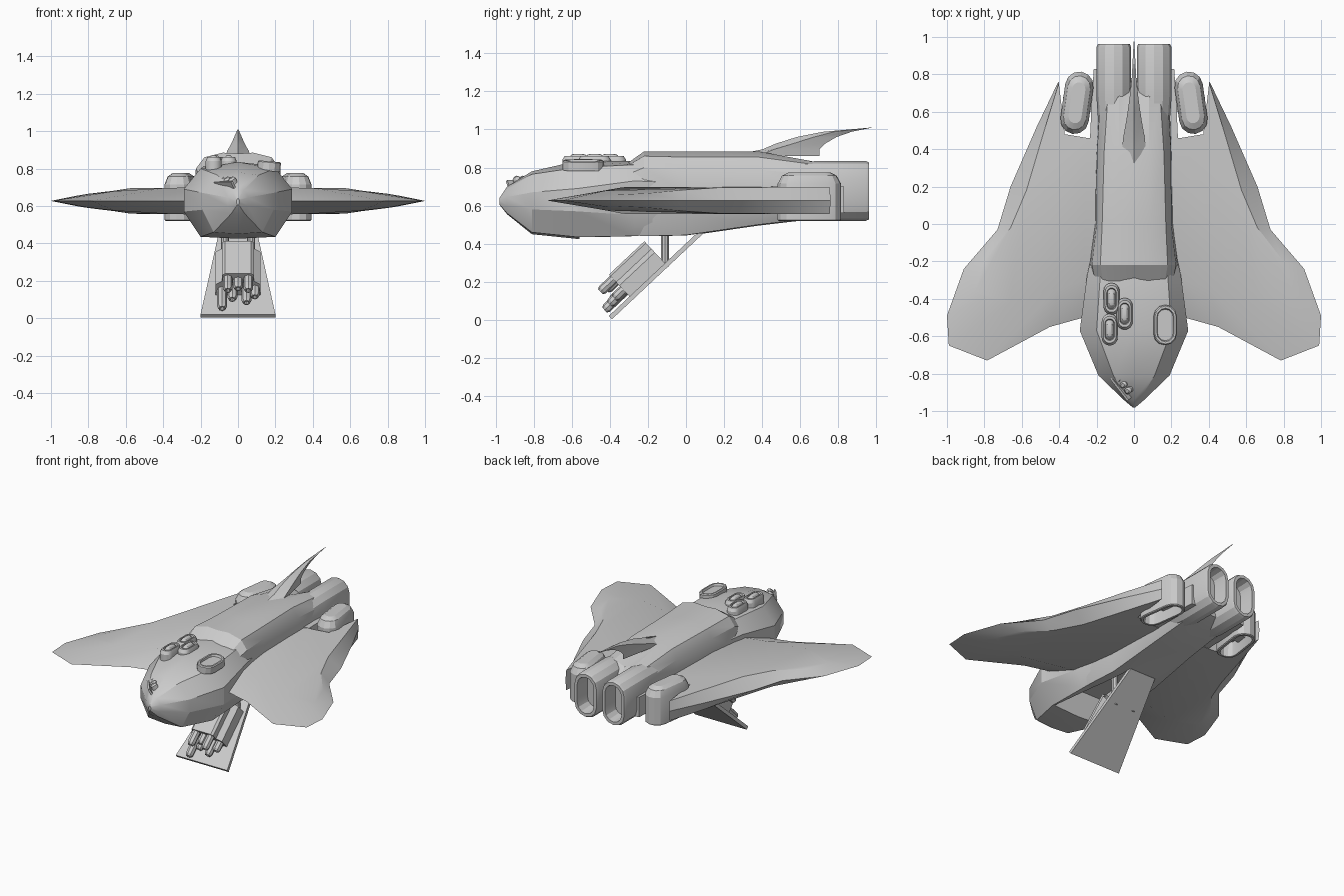
import bpy, bmesh, math
from mathutils import Vector, Matrix

if "Cube" in bpy.data.objects:
    bpy.data.objects.remove(bpy.data.objects["Cube"])

GREY = bpy.data.materials.new("hull grey")
GREY.diffuse_color = (0.6, 0.6, 0.6, 1)
GREY.use_nodes = True
GREY.node_tree.nodes["Principled BSDF"].inputs["Base Color"].default_value = GREY.diffuse_color


def make(name, verts, faces):
    """Mesh object from vertices and faces, with normals made consistent."""
    me = bpy.data.meshes.new(name)
    me.from_pydata([tuple(v) for v in verts], [], faces)
    bm = bmesh.new()
    bm.from_mesh(me)
    bmesh.ops.recalc_face_normals(bm, faces=bm.faces[:])
    bm.to_mesh(me)
    bm.free()
    me.materials.append(GREY)
    ob = bpy.data.objects.new(name, me)
    bpy.context.collection.objects.link(ob)
    return ob


def loft(name, rings, m=Matrix()):
    """Skin a row of equal rings and cap both ends."""
    n = len(rings[0])
    verts = [m @ Vector(p) for r in rings for p in r]
    faces = [(k * n + i, k * n + (i + 1) % n, (k + 1) * n + (i + 1) % n, (k + 1) * n + i)
             for k in range(len(rings) - 1) for i in range(n)]
    faces += [tuple(range(n)), tuple(range(len(verts) - n, len(verts)))]
    return make(name, verts, faces)


def section(y, half):
    """Closed cross-section at y from its right half, top to bottom."""
    return [(x, y, z) for x, z in half] + [(-x, y, z) for x, z in half[-2:0:-1]]


def stadium(hw, hl, z, n=5):
    """Rounded slot outline, half width hw and half length hl."""
    out = []
    for s in (1, -1):
        for i in range(n):
            a = math.pi * i / (n - 1)
            out.append((s * hw * math.cos(a), s * (hl - hw + hw * math.sin(a)), z))
    return out


def box(name, x0, x1, y0, y1, z0, z1, m=Matrix()):
    return loft(name, [[(x0, y0, z), (x1, y0, z), (x1, y1, z), (x0, y1, z)] for z in (z0, z1)], m)


# faceted nose
nose = loft("nose", [section(y, h) for y, h in (
    (-0.98, [(0, .64), (.004, .638), (.008, .63), (.008, .615), (.004, .607), (0, .605)]),
    (-0.94, [(0, .70), (.03, .685), (.055, .645), (.055, .60), (.035, .56), (0, .555)]),
    (-0.81, [(0, .78), (.11, .765), (.19, .67), (.19, .58), (.13, .46), (0, .45)]),
    (-0.57, [(0, .835), (.20, .80), (.29, .69), (.29, .57), (.20, .435), (0, .425)]),
    (-0.27, [(0, .835), (.18, .815), (.25, .73), (.25, .55), (.19, .44), (0, .44)]),
    (-0.05, [(0, .80), (.15, .79), (.20, .72), (.20, .57), (.16, .46), (0, .46)]))])

# rounded main fuselage
body = loft("fuselage", [section(y, h) for y, h in (
    (-0.34, [(0, .80), (.08, .80), (.16, .79), (.20, .75), (.22, .65), (.21, .55), (.17, .45), (0, .45)]),
    (-0.22, [(0, .88), (.08, .885), (.18, .86), (.225, .80), (.24, .66), (.23, .55), (.19, .44), (0, .44)]),
    (0.0, [(0, .88), (.08, .885), (.17, .855), (.20, .79), (.21, .66), (.20, .56), (.17, .445), (0, .44)]),
    (0.38, [(0, .88), (.08, .885), (.16, .855), (.198, .79), (.2, .66), (.19, .57), (.15, .50), (0, .495)]),
    (0.68, [(0, .80), (.08, .83), (.14, .815), (.18, .76), (.19, .66), (.18, .6), (.14, .535), (0, .53)]),
    (0.78, [(0, .70), (.05, .72), (.09, .72), (.12, .70), (.13, .66), (.12, .62), (.09, .57), (0, .57)]))])

# open hatch in the belly
cutter = loft("hatch_cutter", [[(-.19, -.56, z), (.19, -.56, z), (.1, .08, z), (-.1, .08, z)] for z in (.3, .62)])
cutter.hide_render = True
cutter.hide_viewport = True
for ob in (nose, body):
    mod = ob.modifiers.new("hatch", 'BOOLEAN')
    mod.operation = 'DIFFERENCE'
    mod.solver = 'EXACT'
    mod.object = cutter

# wing edge line and raised plateau, matched point for point
EDGE = [(.18, -.44), (.27, -.50), (.45, -.55), (.785, -.73), (.99, -.65), (1.0, -.49), (.91, -.24),
        (.73, -.03), (.66, .20), (.52, .52), (.405, .76), (.37, .48), (.25, .46), (.18, .46)]
FLAT = [(.18, -.28, .072), (.27, -.30, .072), (.40, -.34, .068), (.66, -.42, .052), (.80, -.40, .036),
        (.85, -.36, .03), (.80, -.2, .038), (.66, -.02, .055), (.575, .18, .068), (.48, .5, .07),
        (.402, .755, .07), (.37, .48, .07), (.25, .46, .07), (.18, .46, .07)]
ROOT = Matrix.Rotation(math.radians(43.2), 4, 'X')
for s, side in ((1, "right"), (-1, "left")):
    loft("wing_" + side, [
        [(s * x, y, .627 + t) for x, y, t in FLAT],
        [(s * x, y, .627) for x, y in EDGE],
        [(s * x, y, .627 - t) for x, y, t in FLAT]])

    # main engine tubes, hollow at the rear
    spin = Matrix.Translation((s * .108, 0, .677)) @ Matrix.Rotation(math.radians(-90), 4, 'X')
    loft("engine_" + side, [stadium(w, l, y, 7) for w, l, y in (
        (.07, .12, .36), (.093, .157, .68), (.093, .157, .945), (.085, .149, .962),
        (.064, .128, .962), (.055, .118, .86))], spin)

    # lift pods, hollow underneath
    tilt = Matrix.Translation((s * .305, .648, 0)) @ Matrix.Rotation(s * math.radians(8), 4, 'Z')
    loft("lift_pod_" + side, [stadium(w, l, z, 7) for w, l, z in (
        (.035, .11, .775), (.06, .145, .757), (.076, .168, .715), (.076, .168, .525),
        (.07, .162, .52), (.055, .147, .52), (.05, .14, .62))], tilt)
    # pod brackets
    loft("pod_bracket_" + side, [[(s * .18, .44, z), (s * .235, .46, z), (s * .225, .68, z),
                                  (s * .215, .83, z), (s * .18, .83, z)] for z in (.56, .70)])
    box("pod_mount_" + side, min(s * .2, s * .38), max(s * .2, s * .38), .6, .68, .59, .68)

# swept tail fin
loft("tail_fin", [
    [(0, y0, z), (w, ym, z), (0, y1, z), (-w, ym, z)] for y0, ym, y1, w, z in (
        (.22, .38, .70, .066, .86), (.40, .46, .70, .058, .895), (.47, .56, .73, .040, .925),
        (.58, .67, .79, .024, .96), (.72, .78, .87, .012, .988), (.97, .975, .98, .002, 1.01))])

# roof domes with raised rims
for i, (x, y) in enumerate(((-.12, -.40), (-.13, -.565), (-.05, -.48))):
    loft("roof_dome_%d" % (i + 1), [stadium(w, l, z, 9) for w, l, z in (
        (.043, .085, .79), (.043, .085, .84), (.034, .072, .862), (.026, .058, .862),
        (.023, .053, .85), (.014, .036, .868), (.008, .024, .872))], Matrix.Translation((x, y, 0)))

# roof window with a sunken pane
loft("roof_window", [stadium(w, l, z, 7) for w, l, z in (
    (.062, .108, .79), (.062, .108, .836), (.056, .102, .842), (.046, .09, .842), (.042, .084, .828))],
    Matrix.Translation((.095, -.54, 0)) @ Matrix.Rotation(math.radians(5), 4, 'Y'))

# small sensor strip on the nose
strip = Matrix.Translation((-.055, -.865, .735)) @ Matrix.Rotation(math.radians(-52), 4, 'Z') @ \
    Matrix.Rotation(math.radians(30), 4, 'X')
box("sensor_rail", -.075, .075, -.035, -.022, -.03, .012, strip)
for i in range(3):
    loft("sensor_%d" % (i + 1), [stadium(w, w * 1.3, z, 7) for w, z in (
        (.017, -.03), (.017, .006), (.009, .016))], strip @ Matrix.Translation((-.045 + .04 * i, .005, 0)))

# boarding ramp, in a frame that runs down from its hinge along -y
ramp = Matrix.Translation((0, .08, .46)) @ ROOT
loft("ramp", [[(-w0, 0, z), (w0, 0, z), (w1, -.655, z), (-w1, -.655, z)]
              for w0, w1, z in ((.1, .2, -.012), (.1, .2, .012))], ramp)

# gun housing on the ramp
loft("gun_housing", [[(-.12, y, .01), (.12, y, .01), (.12, y, .09), (.085, y, .115), (.085, y, .158),
                      (.07, y, .17), (-.07, y, .17), (-.085, y, .158), (-.085, y, .115), (-.12, y, .09)]
                     for y in (-.25, -.505)], ramp)
for i, (x, h, end) in enumerate(((-.055, .135, -.60), (.055, .135, -.60), (0, .12, -.57),
                                 (-.085, .05, -.65), (-.03, .06, -.59), (.045, .055, -.61), (.09, .06, -.57))):
    loft("gun_barrel_%d" % (i + 1), [
        [(x + r * math.cos(a * math.pi / 4), y, h + r * math.sin(a * math.pi / 4)) for a in range(8)]
        for r, y in ((.026, -.48), (.026, end + .015), (.018, end), (.011, end), (.009, end + .04))], ramp)

# struts between hull and gun
for s, side in ((1, "right"), (-1, "left")):
    loft("gun_strut_" + side, [
        [(s * .07 + .022 * math.cos(a * math.pi / 5), -.11 + .022 * math.sin(a * math.pi / 5), z)
         for a in range(10)] for z in (.28, .64)])

# smooth shading with sharp creases kept
for ob in bpy.context.scene.objects:
    if ob is not cutter:
        ob.select_set(True)
        bpy.context.view_layer.objects.active = ob
bpy.ops.object.shade_smooth_by_angle(angle=math.radians(25))
